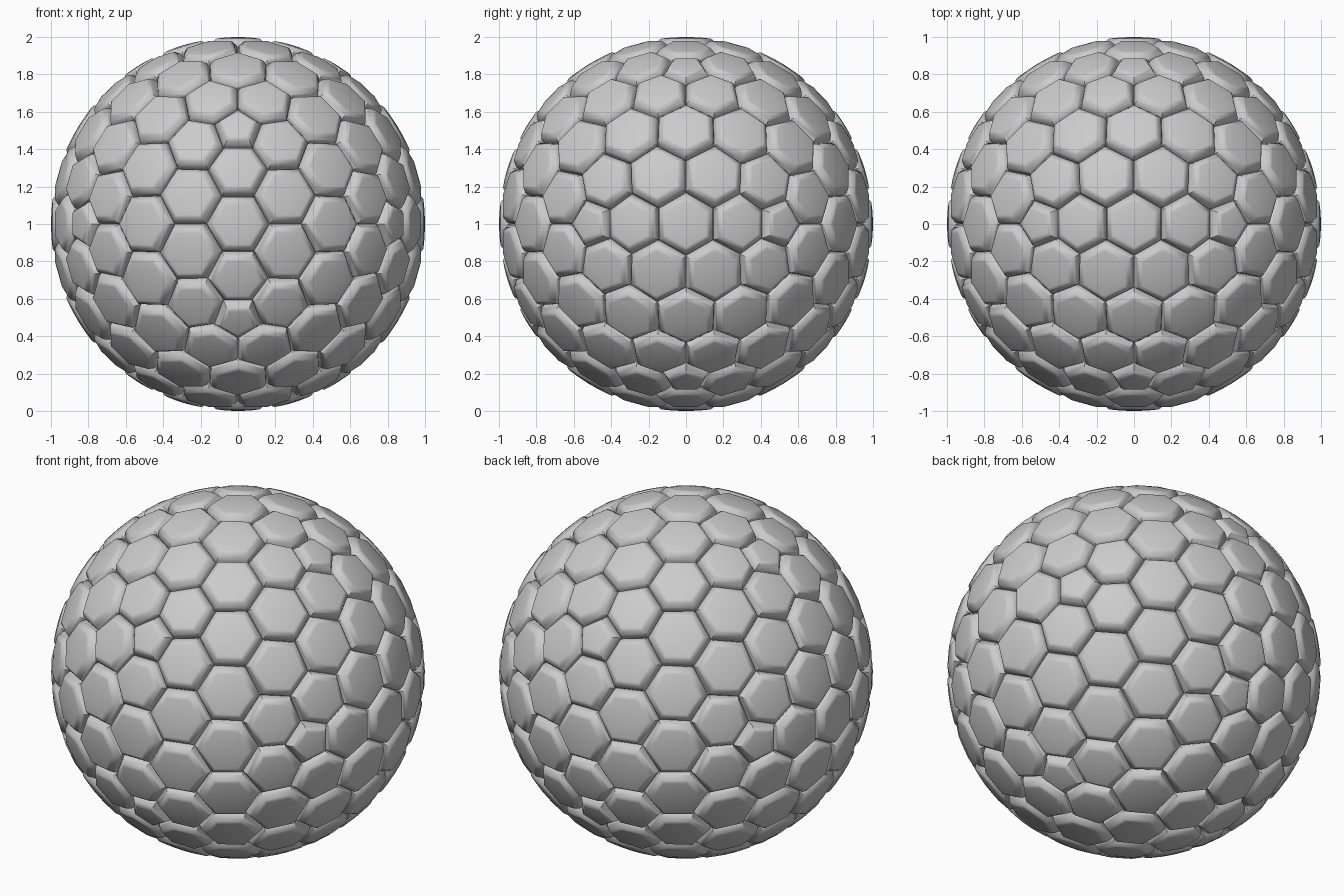
import bpy, bmesh, math
from mathutils import Vector

if "Cube" in bpy.data.objects:
    bpy.data.objects.remove(bpy.data.objects["Cube"])

# Geodesic base: icosahedron with 2-fold axes on x, y, z, each edge split in four
p = (1 + math.sqrt(5)) / 2
base = bmesh.new()
for a in (-1, 1):
    for b in (-p, p):
        for co in ((0, b, a), (a, 0, b), (b, a, 0)):
            base.verts.new(co)
bmesh.ops.convex_hull(base, input=base.verts[:])
bmesh.ops.subdivide_edges(base, edges=base.edges[:], cuts=3, use_grid_fill=True)
bmesh.ops.triangulate(base, faces=[f for f in base.faces if len(f.verts) > 3])
for v in base.verts:
    v.co.normalize()

# Plate cross-section from groove to top: (inset distance, radius)
PROFILE = [(0, 0.945), (0.006, 0.965), (0.012, 0.975), (0.024, 0.988),
           (0.033, 0.996), (0.040, 0.9995), (0.048, 1.0), (0.095, 1.0)]


def add_plate(bm, axis, corners):
    """Raised rounded plate whose outline is the given ring of corners."""
    n = len(corners)
    mid = sum(corners, Vector()) / n
    inner = sum(((corners[i] + corners[i - 1]) / 2 - mid).length for i in range(n)) / n
    rings = []
    for inset, radius in PROFILE:
        f = 1 - inset / inner
        rings.append([bm.verts.new(mid.lerp(c, f).normalized() * radius) for c in corners])
    for lo, hi in zip(rings, rings[1:]):
        for i in range(n):
            j = (i + 1) % n
            bm.faces.new((lo[i], lo[j], hi[j], hi[i]))
    top = bm.verts.new(mid.normalized())
    for i in range(n):
        bm.faces.new((rings[-1][i], rings[-1][(i + 1) % n], top))


# One hexagon or pentagon plate around every geodesic vertex
bm = bmesh.new()
for v in base.verts:
    axis = v.co.normalized()
    u = axis.orthogonal().normalized()
    w = axis.cross(u)
    corners = [f.calc_center_median().normalized() for f in v.link_faces]
    corners.sort(key=lambda c: math.atan2(c.dot(w), c.dot(u)))
    add_plate(bm, axis, corners)
base.free()

mesh = bpy.data.meshes.new("panelled_ball")
bm.to_mesh(mesh)
bm.free()
ball = bpy.data.objects.new("panelled_ball", mesh)
ball.location.z = 1
bpy.context.collection.objects.link(ball)
bpy.context.view_layer.objects.active = ball
ball.select_set(True)
bpy.ops.object.shade_smooth_by_angle(angle=math.radians(50))
